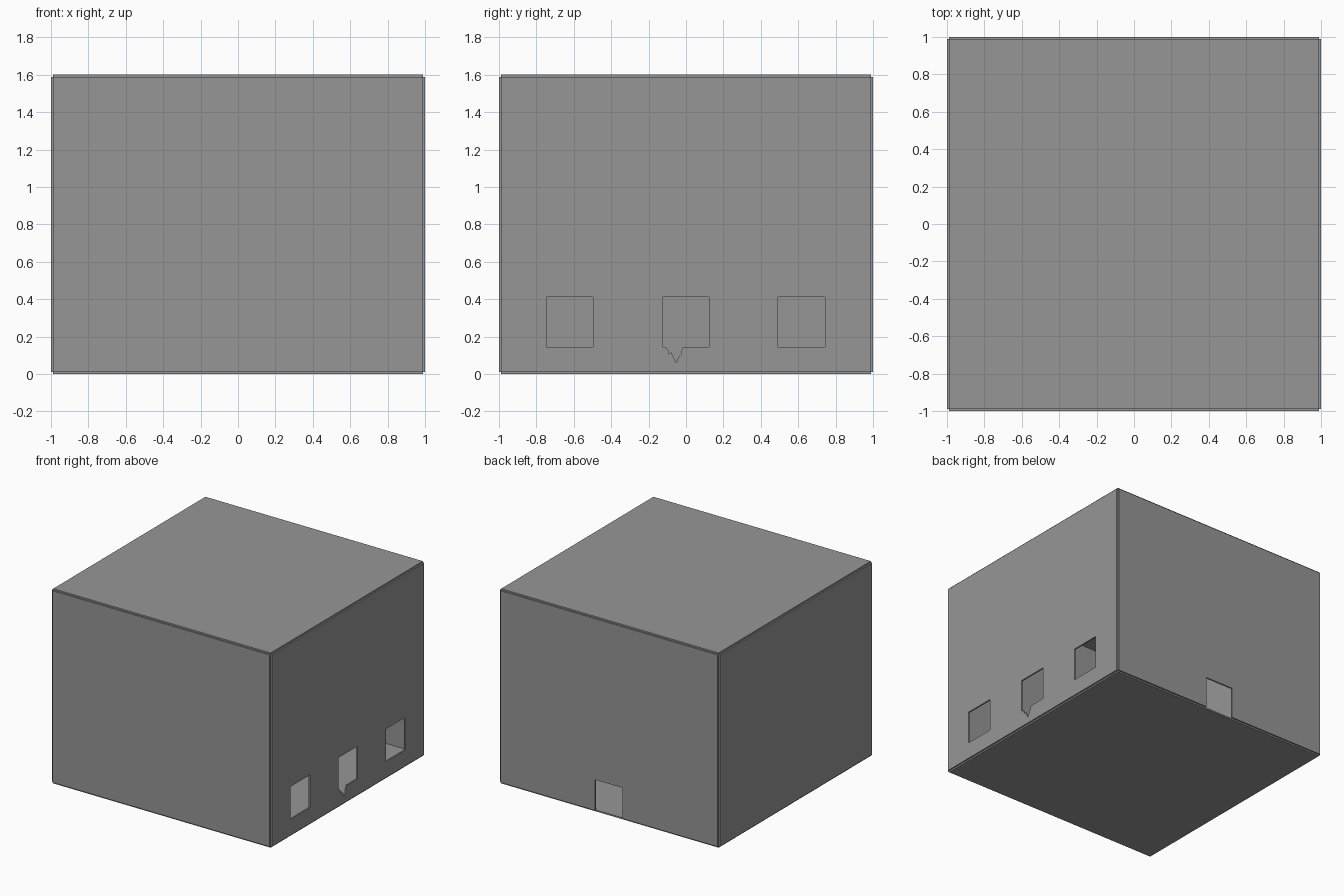
import bpy, bmesh, math
from mathutils import Matrix

if "Cube" in bpy.data.objects:
    bpy.data.objects.remove(bpy.data.objects["Cube"])

T = 0.012            # plate thickness
S = 1 - T            # inner half width
H = 1.6              # overall height

grey = bpy.data.materials.new("plaster grey")
grey.diffuse_color = (0.305, 0.305, 0.305, 1)
grey.use_nodes = True
grey.node_tree.nodes["Principled BSDF"].inputs["Base Color"].default_value = grey.diffuse_color


def plate(name, loops, matrix):
    """Flat plate from an outline plus hole loops, centred on its local z = 0."""
    curve = bpy.data.curves.new(name, 'CURVE')
    curve.dimensions = '2D'
    curve.fill_mode = 'BOTH'
    curve.extrude = T / 2
    for pts in loops:
        sp = curve.splines.new('POLY')
        sp.points.add(len(pts) - 1)
        for p, (u, v) in zip(sp.points, pts):
            p.co = (u, v, 0, 1)
        sp.use_cyclic_u = True
    temp = bpy.data.objects.new(name + "_outline", curve)
    bpy.context.collection.objects.link(temp)
    mesh = bpy.data.meshes.new_from_object(
        temp.evaluated_get(bpy.context.evaluated_depsgraph_get()))
    bpy.data.objects.remove(temp)
    bm = bmesh.new()
    bm.from_mesh(mesh)
    bmesh.ops.remove_doubles(bm, verts=bm.verts, dist=1e-5)
    bmesh.ops.recalc_face_normals(bm, faces=bm.faces)
    bmesh.ops.dissolve_limit(bm, angle_limit=0.01, verts=bm.verts, edges=bm.edges)
    for f in bm.faces:
        f.smooth = False
    bm.to_mesh(mesh)
    bm.free()
    mesh.materials.clear()
    mesh.materials.append(grey)
    ob = bpy.data.objects.new(name, mesh)
    ob.matrix_world = matrix
    bpy.context.collection.objects.link(ob)
    return ob


def rect(u0, u1, v0, v1):
    return [(u0, v0), (u1, v0), (u1, v1), (u0, v1)]


# floor and ceiling
for name, z in (("floor", T / 2), ("ceiling", H - T / 2)):
    plate(name, [rect(-S, S, -S, S)], Matrix.Translation((0, 0, z)))

# outlines of the walls
solid = rect(-S, S, T, H - T)
doorway = [(-S, T), (-0.125, T), (-0.125, 0.265), (0.125, 0.265), (0.125, T),
           (S, T), (S, H - T), (-S, H - T)]

# window openings, the middle one with a broken sill
Z0, Z1 = 0.145, 0.412
broken = [(-0.126, Z0), (-0.108, Z0), (-0.095, 0.125), (-0.092, 0.106),
          (-0.08, 0.117), (-0.066, 0.09), (-0.052, 0.06), (-0.04, 0.09),
          (-0.026, 0.108), (-0.024, 0.125), (-0.014, Z0),
          (0.124, Z0), (0.124, Z1), (-0.126, Z1)]
windows = [rect(-0.747, -0.496, Z0, Z1), broken, rect(0.492, 0.743, Z0, Z1)]

# four walls, turned a quarter each
walls = (("front_wall", [solid]), ("right_wall", [solid] + windows),
         ("back_wall", [doorway]), ("left_wall", [solid]))
for i, (name, loops) in enumerate(walls):
    m = (Matrix.Rotation(i * math.pi / 2, 4, 'Z')
         @ Matrix.Translation((0, -1 + T / 2, 0))
         @ Matrix.Rotation(math.pi / 2, 4, 'X'))
    plate(name, loops, m)
